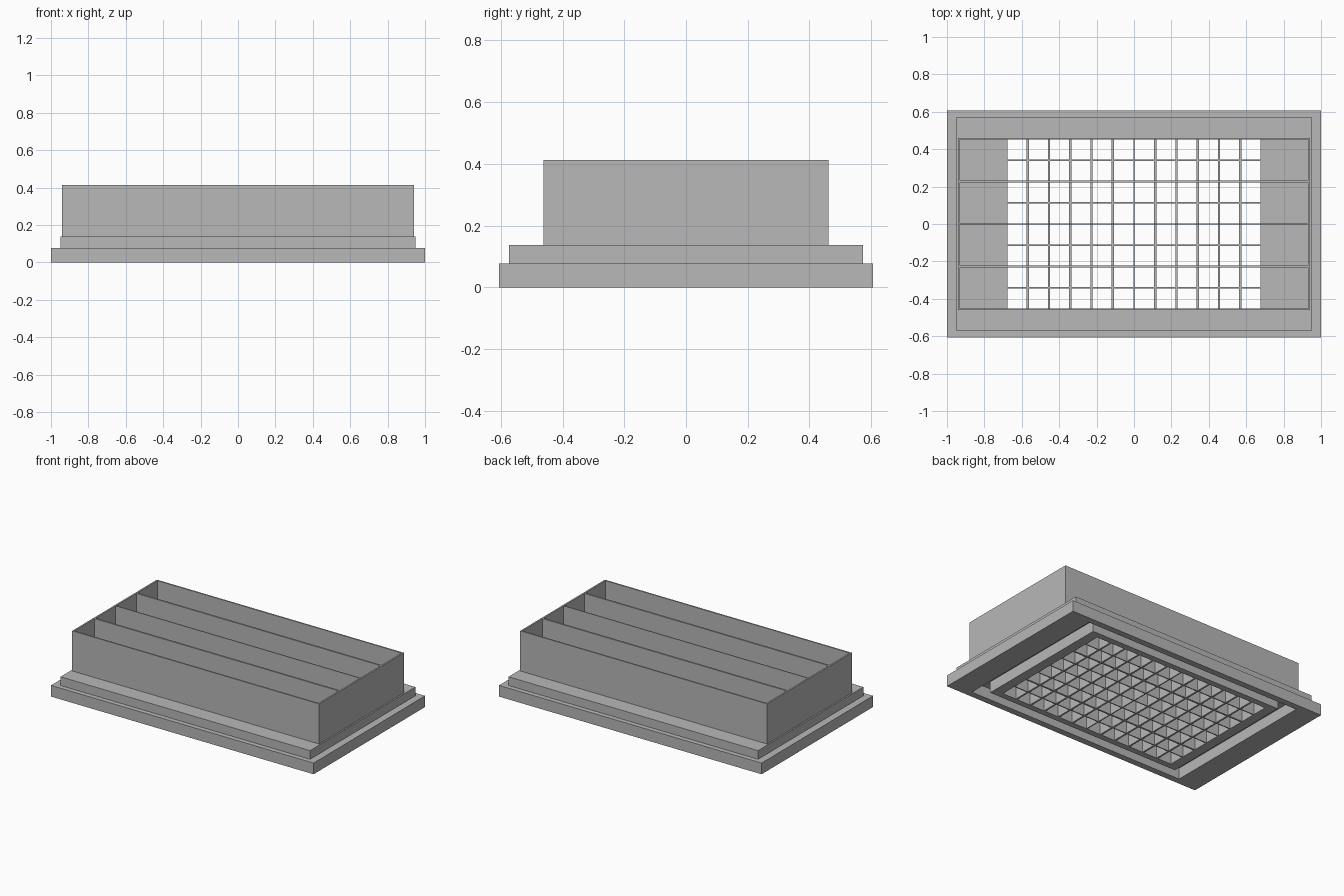
import bpy, bmesh

if "Cube" in bpy.data.objects:
    bpy.data.objects.remove(bpy.data.objects["Cube"], do_unlink=True)

gray = bpy.data.materials.new("plain_gray")
gray.use_nodes = True
gray.diffuse_color = (0.48, 0.48, 0.48, 1)
gray.node_tree.nodes["Principled BSDF"].inputs["Base Color"].default_value = (0.48, 0.48, 0.48, 1)


def finish(name, bm):
    bmesh.ops.recalc_face_normals(bm, faces=bm.faces)
    mesh = bpy.data.meshes.new(name)
    bm.to_mesh(mesh)
    bm.free()
    mesh.materials.append(gray)
    obj = bpy.data.objects.new(name, mesh)
    bpy.context.collection.objects.link(obj)
    return obj


def frame(name, outer, inner, z0, z1):
    """Rectangular ring given by outer and inner half sizes."""
    bm = bmesh.new()
    signs = ((-1, -1), (1, -1), (1, 1), (-1, 1))
    loops = [[bm.verts.new((sx * h[0], sy * h[1], z)) for sx, sy in signs]
             for h, z in ((outer, z0), (outer, z1), (inner, z1), (inner, z0))]
    for a, b in zip(loops, loops[1:] + loops[:1]):
        for i in range(4):
            j = (i + 1) % 4
            bm.faces.new((a[i], a[j], b[j], b[i]))
    return finish(name, bm)


def slat(name, x, y, sx, sy, z0, z1):
    """Upright thin board centred on x, y."""
    bm = bmesh.new()
    bmesh.ops.create_cube(bm, size=1)
    bmesh.ops.scale(bm, vec=(sx, sy, z1 - z0), verts=bm.verts)
    bmesh.ops.translate(bm, vec=(x, y, (z0 + z1) / 2), verts=bm.verts)
    return finish(name, bm)


FLOOR, STEP, TOP = 0.077, 0.137, 0.413
GRID = (0.677, 0.453)

# Stepped mounting frame and the grille surround, with a groove between them
frame("flange", (1, 0.606), (0.835, 0.562), 0, FLOOR)
frame("step", (0.95, 0.573), GRID, FLOOR, STEP)
frame("grille_surround", (0.745, 0.495), GRID, 0, FLOOR)

# Open duct box
frame("box_walls", (0.94, 0.461), (0.929, 0.451), STEP, TOP)

# Long dividers in the box
for i in (-1, 0, 1):
    slat("divider", 0, i * 0.2275, 1.858, 0.012 if i else 0.006, STEP, TOP)

# Grille of crossing slats
for i in range(-5, 6):
    slat("cross_slat", i * 0.1135, 0, 0.012 if i else 0.007, 2 * GRID[1], 0, STEP)
for i in range(-3, 4):
    slat("long_slat", 0, i * 0.11375, 2 * GRID[0], 0.007 if i in (-3, -1, 0, 1, 3) else 0.012, 0, STEP)
